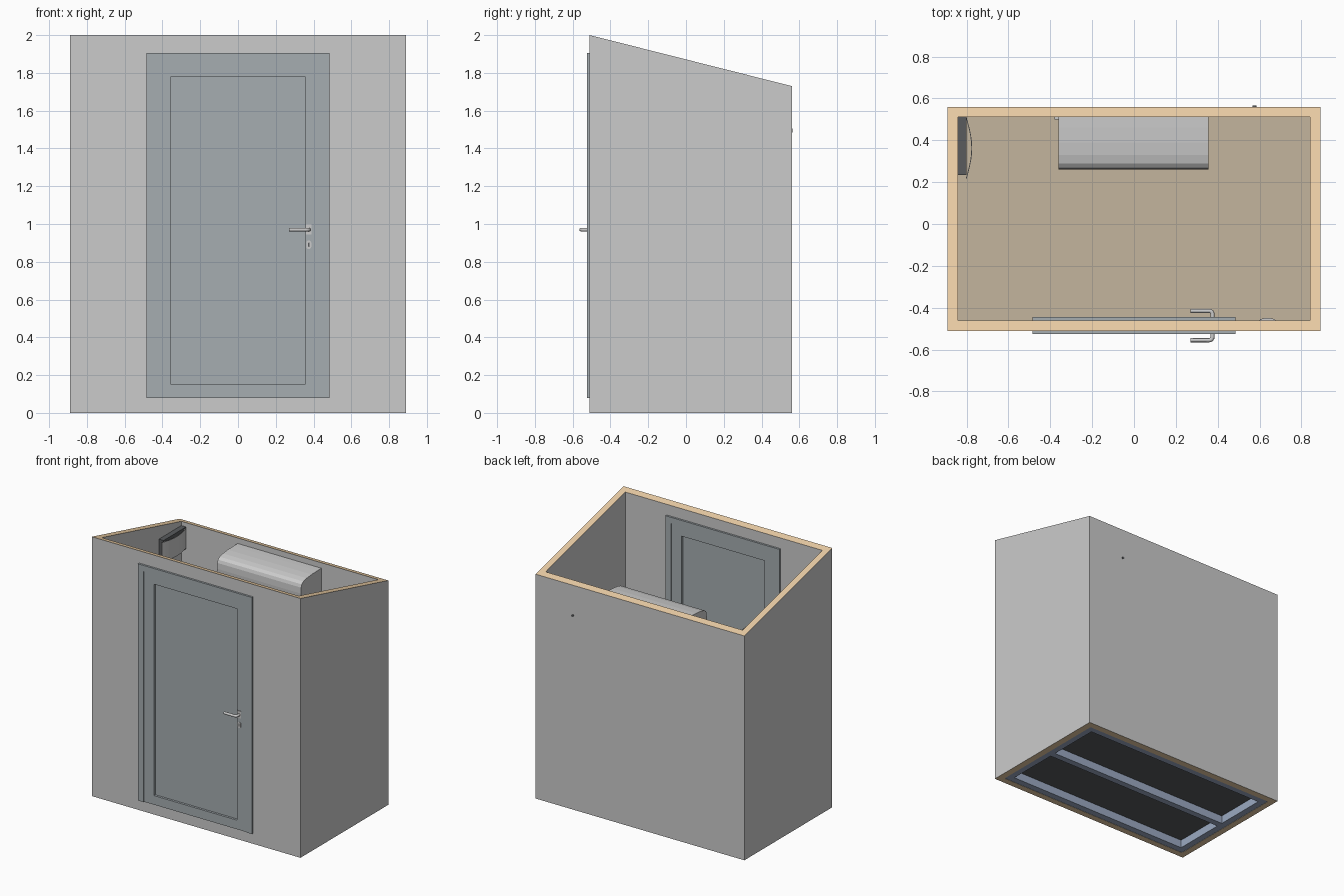
import bpy, bmesh
from math import sin, cos, pi

if "Cube" in bpy.data.objects:
    bpy.data.objects.remove(bpy.data.objects["Cube"])


def material(name, r, g, b):
    m = bpy.data.materials.new(name)
    m.diffuse_color = (r, g, b, 1)
    m.use_nodes = True
    m.node_tree.nodes["Principled BSDF"].inputs["Base Color"].default_value = m.diffuse_color
    return m


WOOD = material("wood", 0.84, 0.62, 0.38)
FLOOR = material("floor_tan", 0.55, 0.46, 0.34)
DARK = material("dark_grey", 0.10, 0.105, 0.11)
DOOR = material("door_grey", 0.38, 0.42, 0.44)
STEEL = material("blue_steel", 0.33, 0.40, 0.54)


def finish(name, bm, mats=()):
    bmesh.ops.recalc_face_normals(bm, faces=bm.faces)
    me = bpy.data.meshes.new(name)
    bm.to_mesh(me)
    bm.free()
    for m in mats:
        me.materials.append(m)
    ob = bpy.data.objects.new(name, me)
    bpy.context.collection.objects.link(ob)
    return ob


def boxes(name, items, *mats):
    """One mesh from boxes given as (x0, x1, y0, y1, z0, z1)."""
    bm = bmesh.new()
    for b in items:
        vs = bmesh.ops.create_cube(bm, size=1)["verts"]
        for v in vs:
            v.co = [b[2 * i] + (v.co[i] + 0.5) * (b[2 * i + 1] - b[2 * i]) for i in range(3)]
    return finish(name, bm, mats)


def extrude(name, pts, axis, a, b, *mats):
    """Prism from a 2D outline, extruded along an axis (0, 1 or 2) from a to b."""
    bm = bmesh.new()
    rows = []
    for d in (a, b):
        row = []
        for p in pts:
            co = list(p)
            co.insert(axis, d)
            row.append(bm.verts.new(co))
        rows.append(row)
        bm.faces.new(row)
    n = len(pts)
    for i in range(n):
        j = (i + 1) % n
        bm.faces.new((rows[0][i], rows[0][j], rows[1][j], rows[1][i]))
    return finish(name, bm, mats)


def rect(x, y0, y1):
    return [(-x, y0), (x, y0), (x, y1), (-x, y1)]


# Walls: hollow shell with a sloping rim, wood core showing at top and bottom
def roof(y):
    return 2.0 - (y + 0.51) * 0.27 / 1.07


bm = bmesh.new()
loops = []
for outline in (rect(0.89, -0.51, 0.56), rect(0.84, -0.46, 0.51)):
    loops.append([bm.verts.new((x, y, 0)) for x, y in outline])
    loops.append([bm.verts.new((x, y, roof(y))) for x, y in outline])
for a, b, slot in ((0, 1, 0), (2, 3, 0), (0, 2, 1), (1, 3, 1)):
    for i in range(4):
        j = (i + 1) % 4
        f = bm.faces.new((loops[a][i], loops[a][j], loops[b][j], loops[b][i]))
        f.material_index = slot
walls = finish("walls", bm, (material("wall_grey", 0.8, 0.8, 0.8), WOOD))

# Door opening
cutter = boxes("door_opening_cutter", [(-0.44, 0.44, -0.6, -0.4, 0.08, 1.86)])
cutter.hide_render = True
cutter.display_type = 'WIRE'
cut = walls.modifiers.new("door_opening", 'BOOLEAN')
cut.object = cutter
cut.solver = 'EXACT'
bpy.context.view_layer.objects.active = walls
bpy.ops.object.modifier_apply(modifier=cut.name)
bpy.data.objects.remove(cutter)

# Floor: tan top, dark underside
boxes("floor_top", [(-0.84, 0.84, -0.46, 0.51, 0.072, 0.08)], FLOOR)
boxes("floor_underside", [(-0.84, 0.84, -0.46, 0.51, 0.064, 0.072)], DARK)

# Steel base frame: two ends, front, middle and back beams
beams = [(s * 0.815 - 0.025, s * 0.815 + 0.025, -0.46, 0.51, 0.002, 0.064) for s in (-1, 1)]
beams += [(-0.79, 0.79, y - 0.025, y + 0.025, 0.002, 0.064) for y in (-0.435, 0.025, 0.485)]
boxes("base_frame", beams, STEEL)

# Door leaf: rails around a recessed panel
boxes("door_rails", [
    (-0.44, -0.355, -0.518, -0.452, 0.08, 1.86), (0.355, 0.44, -0.518, -0.452, 0.08, 1.86),
    (-0.355, 0.355, -0.518, -0.452, 0.08, 0.15), (-0.355, 0.355, -0.518, -0.452, 1.78, 1.86)], DOOR)
boxes("door_panel", [(-0.355, 0.355, -0.501, -0.469, 0.15, 1.78)], DOOR)


def oval(cx, cz, rx, straight, n=8):
    return [(cx + rx * cos(pi * k / n + s * pi), cz + (straight if s == 0 else -straight)
             + rx * sin(pi * k / n + s * pi)) for s in (0, 1) for k in range(n + 1)]


MID = -0.485   # centre plane of the front wall
casing = [(-0.485, 0.08), (-0.44, 0.08), (-0.44, 1.86), (0.44, 1.86),
          (0.44, 0.08), (0.485, 0.08), (0.485, 1.905), (-0.485, 1.905)]
for side, s in (("outer", -1), ("inner", 1)):
    # Casing on each wall face
    extrude(side + "_door_casing", casing, 1, MID + s * 0.025, MID + s * 0.040, DOOR)
    # Lever handle with rounded elbow
    path = [(0.375, 0.033)]
    path += [(0.36 + 0.015 * cos(t * pi / 8), 0.055 + 0.015 * sin(t * pi / 8)) for t in range(5)]
    path += [(0.27, 0.07)]
    cu = bpy.data.curves.new(side + "_handle_lever", 'CURVE')
    cu.dimensions = '3D'
    cu.bevel_depth = 0.01
    cu.bevel_resolution = 2
    cu.use_fill_caps = True
    sp = cu.splines.new('POLY')
    sp.points.add(len(path) - 1)
    for p, (x, d) in zip(sp.points, path):
        p.co = (x, MID + s * d, 0.97, 1)
    bpy.context.collection.objects.link(bpy.data.objects.new(cu.name, cu))
    # Handle plate, lock plate and keyhole
    boxes(side + "_handle_plate", [(0.36, 0.39, MID + s * 0.033, MID + s * 0.038, 0.945, 1.0)])
    extrude(side + "_lock_plate", oval(0.375, 0.89, 0.013, 0.010), 1, MID + s * 0.033, MID + s * 0.037)
    extrude(side + "_keyhole", oval(0.375, 0.89, 0.004, 0.008), 1, MID + s * 0.033, MID + s * 0.0375, DARK)

# Light switch inside, beside the door
extrude("switch_plate", [(0.60, -0.46), (0.675, -0.46), (0.672, -0.455), (0.65, -0.449),
                         (0.625, -0.449), (0.603, -0.455)], 2, 1.0, 1.075)

# Air conditioner on the back wall
profile = [(0.51, 1.45), (0.51, 1.70), (0.46, 1.70), (0.39, 1.698), (0.33, 1.692), (0.29, 1.682),
           (0.27, 1.667), (0.262, 1.645), (0.26, 1.60), (0.265, 1.50), (0.30, 1.45)]
extrude("air_conditioner", profile, 0, -0.36, 0.355)
boxes("cable_cover", [(-0.38, -0.36, 0.50, 0.51, 1.47, 1.50)])

# Drain stub through the back wall
stub = [(0.575 + 0.01 * cos(k * pi / 6), 1.495 + 0.01 * sin(k * pi / 6)) for k in range(12)]
extrude("drain_stub", stub, 1, 0.55, 0.565, DARK)

# Fuse box on the left wall with a curved cover
boxes("fuse_box", [(-0.845, -0.80, 0.235, 0.51, 1.54, 1.71)], DARK)
front = [(-0.80 + 0.027 * sin(pi * k / 10), 0.215 + 0.0295 * k) for k in range(11)]
back = [(x - 0.004, y) for x, y in reversed(front)]
extrude("fuse_box_cover", front + back, 2, 1.55, 1.70)
